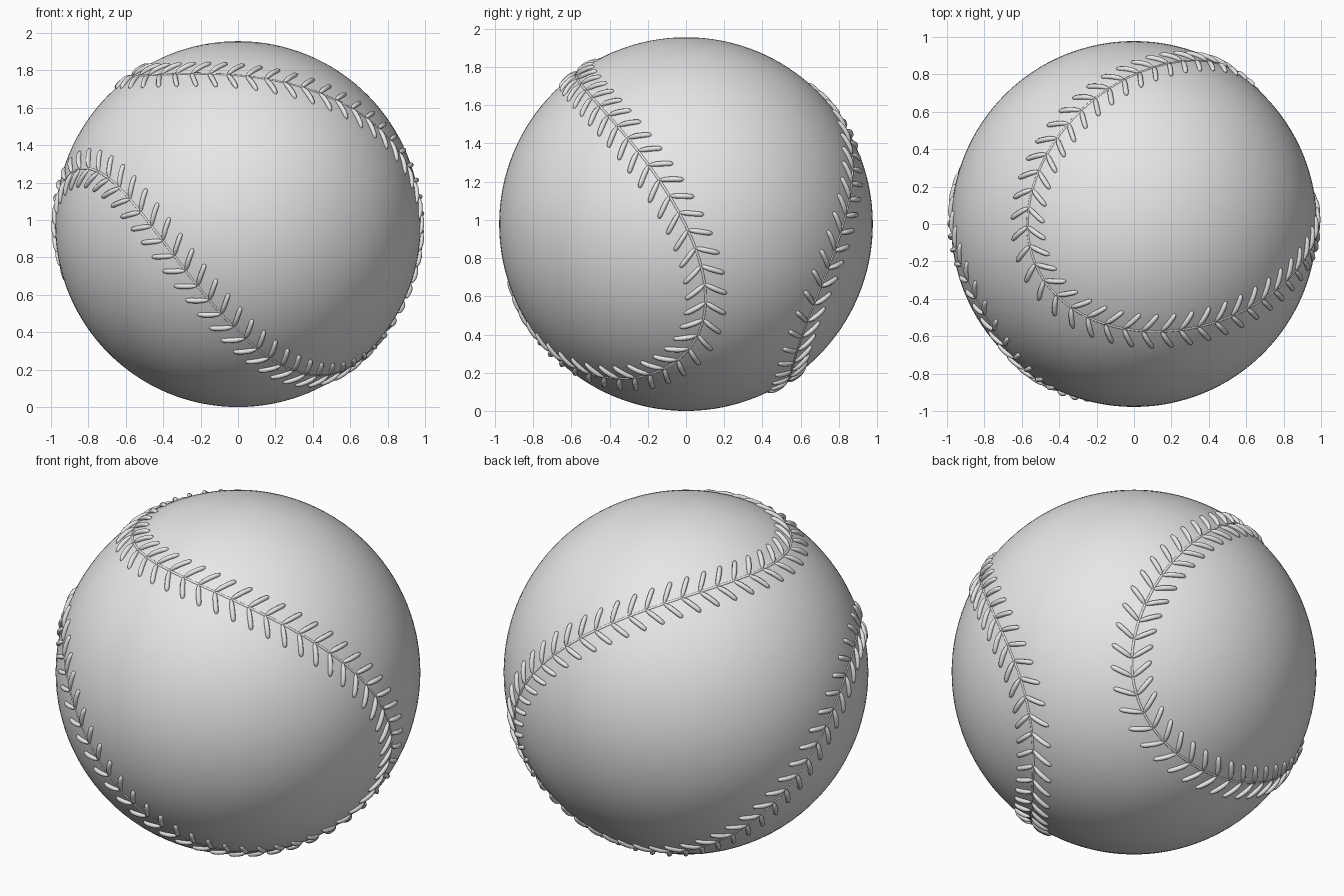
import bpy, math
from mathutils import Vector

if "Cube" in bpy.data.objects:
    bpy.data.objects.remove(bpy.data.objects["Cube"])

R = 0.978                                   # ball radius
CENTRE = Vector((0, 0, R))
STITCHES = 108

# Axes of the seam's symmetry (the ball is tilted)
s = Vector((0.716, 0.376, -0.59)).normalized()
u = Vector((0.475, -0.88, 0.015))
u = (u - s * u.dot(s)).normalized()
v = s.cross(u)
m1, m2 = (u + v).normalized(), (u - v).normalized()


def seam_dir(t):
    """Unit direction of the closed seam curve at parameter t."""
    a, b, e, c = 0.6575, 0.3225, 0.02, 0.949
    x = a * math.cos(t) + b * math.cos(3 * t) + e * math.cos(5 * t)
    y = a * math.sin(t) - b * math.sin(3 * t) + e * math.sin(5 * t)
    return (m1 * x + m2 * y + s * c * math.sin(2 * t)).normalized()


def tubes(name, paths, bevel, cyclic, mat):
    """Round tubes along paths of (point, radius factor), as one mesh."""
    cu = bpy.data.curves.new(name, 'CURVE')
    cu.dimensions = '3D'
    cu.bevel_depth = bevel
    cu.bevel_resolution = 2
    cu.use_fill_caps = not cyclic
    for path in paths:
        sp = cu.splines.new('POLY')
        sp.points.add(len(path) - 1)
        for pt, (co, r) in zip(sp.points, path):
            pt.co = (*co, 1)
            pt.radius = r
        sp.use_cyclic_u = cyclic
        sp.use_smooth = True
    ob = bpy.data.objects.new(name, cu)
    bpy.context.collection.objects.link(ob)
    bpy.ops.object.select_all(action='DESELECT')
    ob.select_set(True)
    bpy.context.view_layer.objects.active = ob
    bpy.ops.object.convert(target='MESH')
    ob = bpy.context.object
    ob.name = name
    ob.data.materials.clear()
    ob.data.materials.append(mat)
    bpy.ops.object.shade_smooth()
    return ob


grey = bpy.data.materials.new("light_grey")
grey.diffuse_color = (0.8, 0.8, 0.8, 1)
grey.use_nodes = True
grey.node_tree.nodes["Principled BSDF"].inputs["Base Color"].default_value = grey.diffuse_color

# Ball
bpy.ops.mesh.primitive_uv_sphere_add(segments=128, ring_count=64, radius=R, location=CENTRE)
ball = bpy.context.object
ball.name = "ball"
ball.data.materials.append(grey)
bpy.ops.object.shade_smooth()

# Evenly spaced seam positions by arc length
N = 4000
dense = [seam_dir(-2 * math.pi * i / N) for i in range(N + 1)]
length = [0.0]
for p, q in zip(dense, dense[1:]):
    length.append(length[-1] + (q - p).length)
spots, j = [], 0
for k in range(STITCHES):
    while length[j] < length[-1] * k / STITCHES:
        j += 1
    spots.append(j)

# Seam line
tubes("seam", [[(CENTRE + d * (R - 0.003), 1) for d in dense[:N:10]]], 0.007, True, grey)

# Stitches: two slanted legs in a V at each position
LEG, ANGLE = 0.125, math.radians(57)
profile = [(0.0, -0.002, 0.45), (0.12, 0.002, 0.8), (0.3, 0.006, 1), (0.5, 0.007, 1),
           (0.7, 0.006, 1), (0.86, 0.003, 0.95), (0.95, 0.0, 0.75), (1.0, -0.002, 0.35)]
legs = []
for i in spots:
    p = dense[i]
    along = (dense[(i + 1) % N] - dense[(i - 1) % N]).normalized()
    side = p.cross(along).normalized()
    for sign in (-1, 1):
        leg = along * math.cos(ANGLE) + side * sign * math.sin(ANGLE)
        start = p + side * sign * 0.004
        legs.append([(CENTRE + (start + leg * (f * LEG / R)).normalized() * (R + h), r)
                     for f, h, r in profile])
tubes("stitches", legs, 0.0135, False, grey)
